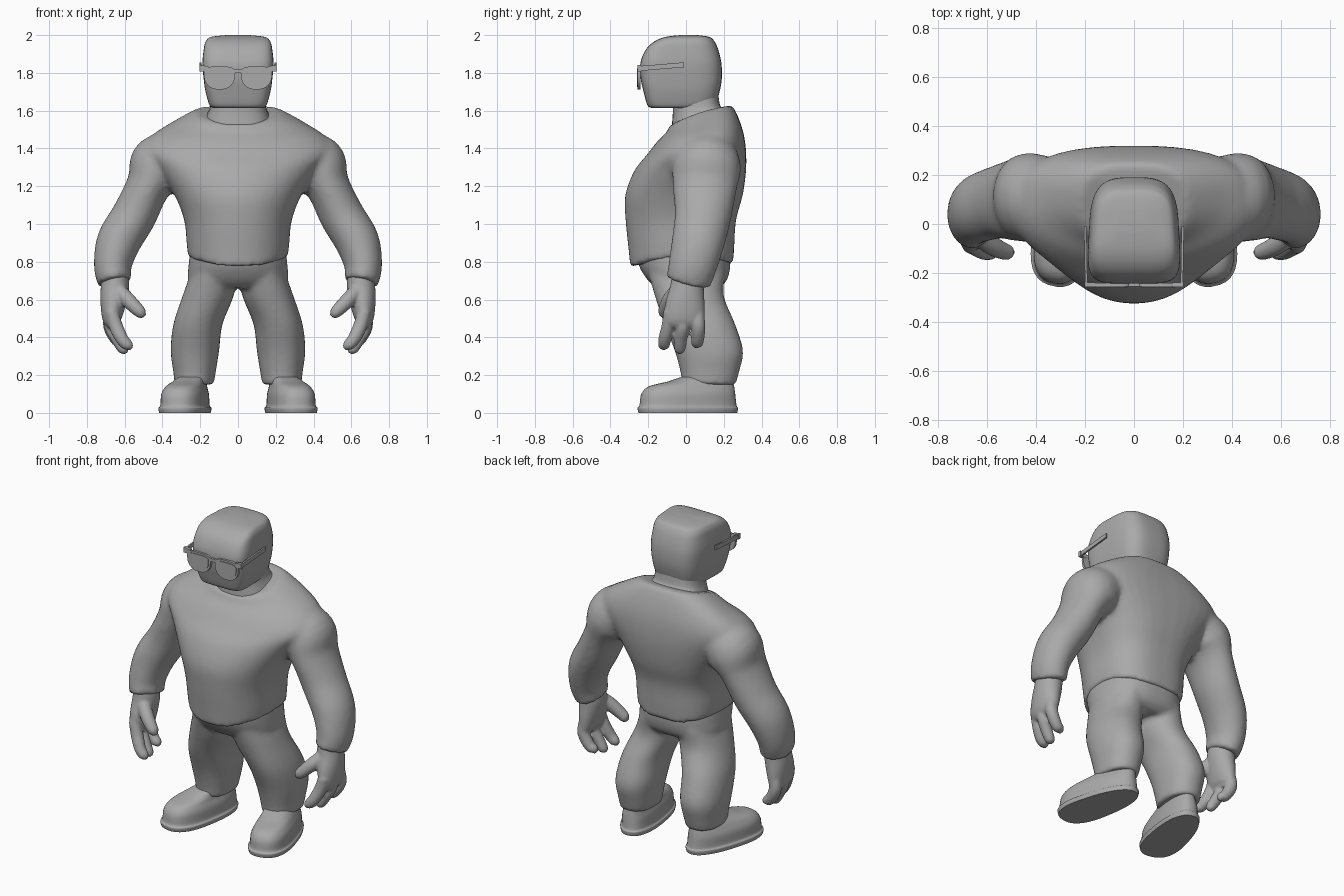
import bpy, bmesh, math
from mathutils import Vector

if "Cube" in bpy.data.objects:
    bpy.data.objects.remove(bpy.data.objects["Cube"])

grey = bpy.data.materials.new("plain grey")
grey.use_nodes = True
grey.diffuse_color = (0.4, 0.4, 0.4, 1)
grey.node_tree.nodes["Principled BSDF"].inputs["Base Color"].default_value = (0.4, 0.4, 0.4, 1)

SIDES = 40


def smooth_rings(rings, steps=5):
    """Catmull-Rom interpolation between key rings."""
    out = []
    for i in range(len(rings) - 1):
        p0, p1, p2, p3 = (rings[min(max(k, 0), len(rings) - 1)] for k in range(i - 1, i + 3))
        for s in range(steps):
            t = s / steps
            out.append([0.5 * (2 * b + (c - a) * t + (2 * a - 5 * b + 4 * c - d) * t * t
                               + (3 * b - a - 3 * c + d) * t ** 3)
                        for a, b, c, d in zip(p0, p1, p2, p3)])
    return out + [list(rings[-1])]


def power(v, e):
    return math.copysign(abs(v) ** (2 / e), v)


def skin(bm, loops):
    """Bridge point loops into a capped tube."""
    rows = [[bm.verts.new(p) for p in loop] for loop in loops]
    n = len(rows[0])
    for a, b in zip(rows, rows[1:]):
        for i in range(n):
            bm.faces.new((a[i], a[(i + 1) % n], b[(i + 1) % n], b[i]))
    bm.faces.new(rows[0][::-1])
    bm.faces.new(rows[-1])


def stack(bm, rings, front=2, back=2, side=0, turn=0, pivot=(0, 0)):
    """Rings (z, centre x, half width, front y, back y, tilt, sag) piled upward."""
    loops = []
    for z, cx, hx, yf, yb, tilt, sag in smooth_rings(rings):
        loop = []
        for i in range(SIDES):
            a = math.tau * (i + 0.5) / SIDES
            e = front if math.sin(a) < 0 else back
            u, v = power(math.cos(a), e), power(math.sin(a), e)
            x = cx + hx * u * (1 - side * v)
            y = (yf + yb) / 2 + (yb - yf) / 2 * v
            dx, dy = x - pivot[0], y - pivot[1]
            x = pivot[0] + dx * math.cos(turn) - dy * math.sin(turn)
            y = pivot[1] + dx * math.sin(turn) + dy * math.cos(turn)
            loop.append((x, y, z + tilt * v - sag * v * v))
        loops.append(loop)
    skin(bm, loops)


def limb(bm, rings):
    """Rings (x, y, z, radius across, radius along y) following a path."""
    rings = smooth_rings(rings)
    pts = [Vector(r[:3]) for r in rings]
    loops = []
    for i, r in enumerate(rings):
        tangent = (pts[min(i + 1, len(pts) - 1)] - pts[max(i - 1, 0)]).normalized()
        across = Vector((0, 1, 0)).cross(tangent).normalized()
        depth = tangent.cross(across)
        loops.append([pts[i] + across * r[3] * math.cos(a) + depth * r[4] * math.sin(a)
                      for a in (math.tau * k / SIDES for k in range(SIDES))])
    skin(bm, loops)


def mirror(bm):
    copy = bmesh.ops.duplicate(bm, geom=bm.verts[:] + bm.edges[:] + bm.faces[:])["geom"]
    for v in copy:
        if isinstance(v, bmesh.types.BMVert):
            v.co.x *= -1


def finish(name, bm, voxel=0, relax=0, angle=40):
    bmesh.ops.recalc_face_normals(bm, faces=bm.faces)
    mesh = bpy.data.meshes.new(name)
    bm.to_mesh(mesh)
    bm.free()
    mesh.materials.append(grey)
    ob = bpy.data.objects.new(name, mesh)
    bpy.context.collection.objects.link(ob)
    bpy.ops.object.select_all(action='DESELECT')
    ob.select_set(True)
    bpy.context.view_layer.objects.active = ob
    bpy.ops.object.shade_smooth_by_angle(angle=math.radians(angle))
    if voxel:
        blend = ob.modifiers.new("blend", 'REMESH')
        blend.mode, blend.voxel_size, blend.use_smooth_shade = 'VOXEL', voxel, True
        soft = ob.modifiers.new("soften", 'SMOOTH')
        soft.factor, soft.iterations = 0.5, relax
    return ob


# Sweater: torso and both sleeves blended together
bm = bmesh.new()
limb(bm, [(.28, .12, 1.38, .12, .14), (.41, .11, 1.31, .165, .18), (.475, .10, 1.20, .118, .17),
          (.55, .09, 1.045, .118, .15), (.63, .065, .91, .117, .14),
          (.663, .035, .78, .1, .128), (.652, .012, .69, .09, .118)])
mirror(bm)
stack(bm, [(.83, 0, .265, -.295, .25, .01, .05), (.90, 0, .272, -.305, .255, 0, .03),
           (1.02, 0, .285, -.32, .265, 0, 0), (1.15, 0, .335, -.322, .30, 0, 0),
           (1.28, 0, .42, -.275, .318, 0, 0), (1.38, 0, .50, -.205, .318, .01, 0),
           (1.46, 0, .465, -.15, .305, .02, 0), (1.53, 0, .35, -.10, .275, .04, 0),
           (1.59, 0, .23, -.085, .245, .05, .015), (1.59, 0, .20, -.07, .225, .05, .015)],
      front=2.1, back=2.7)
finish("sweater", bm, .016, 5)

# Trousers: hips and both legs blended together
bm = bmesh.new()
limb_rings = [(.74, .13, .12, -.20, .21, 0, 0), (.62, .158, .135, -.165, .20, 0, 0),
              (.47, .212, .13, -.115, .26, 0, 0), (.33, .228, .128, -.06, .302, 0, 0),
              (.22, .23, .113, -.03, .282, 0, 0), (.15, .232, .103, -.02, .262, 0, 0)]
stack(bm, limb_rings[::-1], front=2.2, back=2.2)
mirror(bm)
stack(bm, [(.66, 0, .20, -.15, .17, 0, 0), (.70, 0, .262, -.2, .215, 0, 0),
           (.78, 0, .262, -.25, .235, 0, 0), (.88, 0, .25, -.27, .23, 0, 0)], front=2.3, back=2.5)
finish("trousers", bm, .014, 5)

# Shoes with a flared sole, toes turned outward
bm = bmesh.new()
stack(bm, [(0, .27, .118, -.255, .275, 0, 0), (.025, .27, .122, -.26, .28, 0, 0),
           (.04, .27, .112, -.25, .272, 0, 0), (.10, .27, .108, -.24, .265, 0, 0),
           (.14, .268, .092, -.20, .26, 0, 0), (.165, .262, .08, -.10, .255, 0, 0),
           (.19, .25, .07, -.02, .25, 0, 0)],
      front=2.5, back=2.4, side=.14, turn=math.radians(13), pivot=(.27, .02))
mirror(bm)
finish("shoes", bm)

# Hands: palm, three fingers and a thumb
bm = bmesh.new()
limb(bm, [(.65, .01, .73, .07, .085), (.652, .005, .66, .075, .09), (.662, -.005, .57, .066, .105),
          (.668, -.01, .49, .048, .108), (.66, -.01, .455, .025, .09)])
for y, shift, tip in ((-.085, -.025, .34), (-.015, 0, .32), (.06, .005, .35)):
    limb(bm, [(.67, y, .54, .034, .034), (.672 + shift, y * 1.1, .46, .037, .036),
              (.638 + shift, y * 1.2 - .01, .39, .034, .034),
              (.605 + shift, y * 1.2 - .015, tip + .012, .028, .028),
              (.598 + shift, y * 1.2 - .015, tip - .008, .008, .008)])
limb(bm, [(.635, -.045, .65, .04, .04), (.585, -.085, .60, .04, .04), (.535, -.11, .55, .035, .035),
          (.507, -.115, .525, .028, .028), (.49, -.115, .515, .008, .008)])
mirror(bm)
finish("hands", bm, .008, 4)

# Head: boxy block on a short neck
bm = bmesh.new()
stack(bm, [(1.615, 0, .13, -.185, .13, 0, 0), (1.63, 0, .148, -.205, .155, 0, 0),
           (1.70, 0, .168, -.225, .178, 0, 0), (1.77, 0, .178, -.24, .19, 0, 0),
           (1.85, 0, .184, -.242, .188, 0, 0), (1.92, 0, .178, -.215, .172, 0, 0),
           (1.965, 0, .168, -.17, .152, 0, 0), (1.99, 0, .14, -.11, .125, 0, 0),
           (2.0, 0, .06, -.03, .06, 0, 0)], front=5, back=3.4, side=.06)
finish("head", bm)
bm = bmesh.new()
stack(bm, [(1.48, 0, .19, -.08, .21, .04, 0), (1.56, 0, .17, -.075, .20, .04, 0),
           (1.62, 0, .148, -.07, .18, .01, 0), (1.70, 0, .14, -.08, .17, 0, 0)],
      front=2.5, back=2.8)
finish("neck", bm)


def plate(name, outline, y, depth):
    """Outline (x, z) pushed back along y, on both sides of the face."""
    bm = bmesh.new()
    skin(bm, [[(x, y + d, z) for x, z in outline] for d in (0, depth)])
    mirror(bm)
    return finish(name, bm, angle=30)


def lens_shape(grow):
    """D-shaped lens with a flat top and a round bottom."""
    pts = []
    for i in range(32):
        a = math.tau * i / 32
        e = 4 if math.sin(a) > 0 else 2.3
        pts.append((.098 + (.074 + grow) * power(math.cos(a), e),
                    1.79 + (.036 if math.sin(a) > 0 else .07) * power(math.sin(a), e)
                    + grow * math.sin(a)))
    return pts


# Glasses: rims, lenses, bridge and temples
plate("glasses_rims", lens_shape(.008), -.256, .016)
plate("glasses_lenses", lens_shape(-.004), -.26, .008)
plate("glasses_bridge", [(-.035, 1.80), (.035, 1.80), (.035, 1.82), (-.035, 1.82)], -.256, .014)
plate("glasses_hinges", [(.16, 1.808), (.203, 1.808), (.203, 1.842), (.16, 1.835)], -.258, .02)
bm = bmesh.new()
skin(bm, [[(x + dx, y, z + dz) for dx, dz in ((0, 0), (.01, 0), (.01, .026), (0, .026))]
          for x, y, z in ((.19, -.25, 1.81), (.194, -.01, 1.83))])
mirror(bm)
finish("glasses_temples", bm, angle=30)
